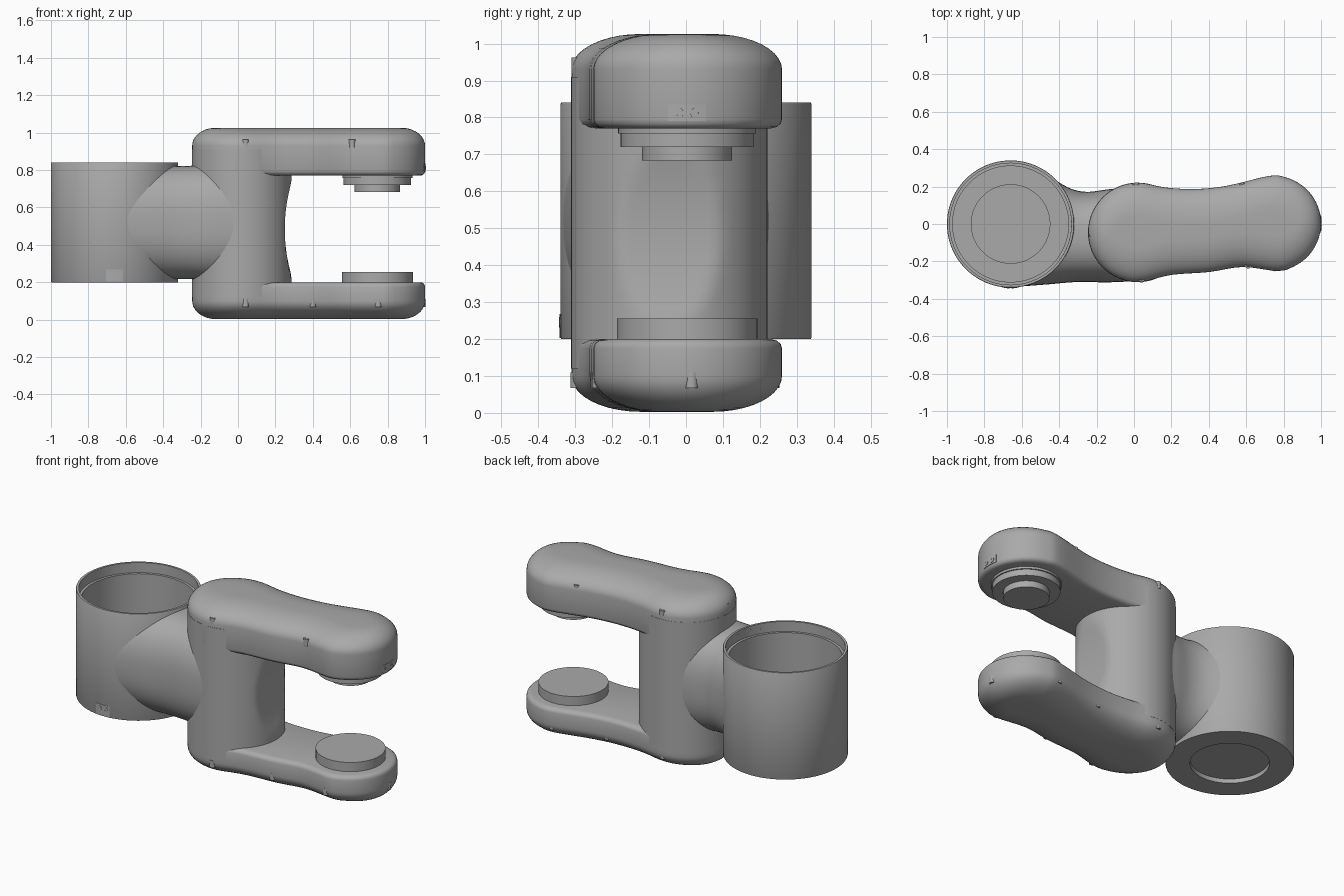
import bpy, bmesh
from math import sin, cos, pi, radians, copysign
from mathutils import Vector

cube = bpy.data.objects.get("Cube")
if cube:
    bpy.data.objects.remove(cube)

metal = bpy.data.materials.new("grey metal")
metal.use_nodes = True
grey = (0.4, 0.4, 0.4, 1)
metal.diffuse_color = grey
metal.node_tree.nodes["Principled BSDF"].inputs["Base Color"].default_value = grey


def loft(name, rings, angle=35):
    """Skin a stack of equal-length rings and cap both ends."""
    bm = bmesh.new()
    loops = [[bm.verts.new(p) for p in ring] for ring in rings]
    n = len(loops[0])
    for a, b in zip(loops, loops[1:]):
        for i in range(n):
            j = (i + 1) % n
            bm.faces.new((a[i], a[j], b[j], b[i]))
    bm.faces.new(loops[0][::-1])
    bm.faces.new(loops[-1])
    bmesh.ops.recalc_face_normals(bm, faces=bm.faces)
    mesh = bpy.data.meshes.new(name)
    bm.to_mesh(mesh)
    bm.free()
    mesh.materials.append(metal)
    obj = bpy.data.objects.new(name, mesh)
    bpy.context.collection.objects.link(obj)
    smooth(obj, angle)
    return obj


def smooth(obj, angle=35):
    bpy.ops.object.select_all(action='DESELECT')
    obj.select_set(True)
    bpy.context.view_layer.objects.active = obj
    bpy.ops.object.shade_smooth_by_angle(angle=radians(angle))


def circle(c, r, z, n=64):
    return [(c[0] + r * cos(2 * pi * i / n), c[1] + r * sin(2 * pi * i / n), z) for i in range(n)]


def lathe(name, c, profile, n=64):
    return loft(name, [circle(c, r, z, n) for r, z in profile])


def spline(pts, steps, closed=True):
    """Catmull-Rom curve through the points."""
    pts, out, n = [Vector(p) for p in pts], [], len(pts)
    pick = (lambda i: pts[i % n]) if closed else (lambda i: pts[max(0, min(n - 1, i))])
    for i in range(n if closed else n - 1):
        a, b, c, d = (pick(i + k) for k in (-1, 0, 1, 2))
        for s in range(steps):
            t = s / steps
            out.append(b + (c - a) * t / 2 + (a * 2 - b * 5 + c * 4 - d) * t * t / 2
                       + (b * 3 - a - c * 3 + d) * t ** 3 / 2)
    return out if closed else out + [pts[-1]]


CUP, COLUMN, TIP = (-0.66, 0), (0.02, -0.045), (0.745, 0.003)


# Two-lobed arm outline
def arc(c, r, start, end, count):
    return [(c[0] + r * cos(radians(start + (end - start) * k / count)),
             c[1] + r * sin(radians(start + (end - start) * k / count))) for k in range(count + 1)]


outline = spline(arc(TIP, 0.255, -85, 95, 9)
                 + [(0.5, 0.205), (0.33, 0.187), (0.17, 0.195)]
                 + arc(COLUMN, 0.265, 85, 275, 9)
                 + [(0.2, -0.272), (0.4, -0.257), (0.58, -0.23)], 4)


def inset(d, z):
    ring = []
    for i, p in enumerate(outline):
        t = (outline[(i + 1) % len(outline)] - outline[i - 1]).normalized()
        ring.append((p.x - t.y * d * 0.85, p.y + t.x * d * 1.25, z))
    return ring


# Fork arms: vertical wall with a soft lip, then a domed cover
def arm(name, inner, seam, outer):
    s = copysign(1, outer - inner)
    wall = [(0.025, inner), (0.012, inner + 0.004 * s), (0.003, inner + 0.013 * s),
            (0, inner + 0.025 * s), (0, seam)]
    dome = [(0.15 * (1 - cos(pi * k / 20)), seam + (outer - seam) * sin(pi * k / 20))
            for k in range(1, 11)]
    loft(name, [inset(d, z) for d, z in wall + dome], 50)


arm("upper_arm", 0.77, 0.93, 1.026)
arm("lower_arm", 0.2, 0.1, 0.003)

# Column with a scooped face inside the fork
rings = []
for k in range(25):
    z = 0.12 + 0.79 * k / 24
    limit = 0.25 + 0.045 * ((z - 0.485) / 0.28) ** 2
    rings.append([(min(x, limit), y, h) for x, y, h in circle(COLUMN, 0.266, z)])
loft("column", rings)

# Hollow cup with a stepped rim and a recess underneath
lathe("cup", CUP, [(0.21, 0.225), (0.21, 0.2), (0.338, 0.2), (0.34, 0.204), (0.34, 0.836),
                   (0.338, 0.84), (0.325, 0.84), (0.325, 0.78), (0.31, 0.78), (0.31, 0.26),
                   (0.21, 0.26), (0.21, 0.25)], 96)

# Neck blending cup into column: x, front y, back y, half height
sections = spline([Vector(p) for p in [
    (-0.62, -0.335, 0.33, 0.315), (-0.45, -0.322, 0.25, 0.309), (-0.34, -0.312, 0.19, 0.303),
    (-0.25, -0.31, 0.172, 0.303), (-0.14, -0.312, 0.185, 0.31), (0, -0.306, 0.2, 0.315)]], 5, False)


def section(x, front, back, h, n=64):
    ring = []
    for i in range(n):
        c, s = cos(2 * pi * i / n), sin(2 * pi * i / n)
        ring.append((x, (front + back) / 2 + (back - front) / 2 * copysign(abs(c) ** 0.8, c),
                     0.52 + h * copysign(abs(s) ** 0.8, s)))
    return ring


neck = loft("neck", [section(*v) for v in sections], 60)
cutter = lathe("neck_cutter", CUP, [(0.325, 0), (0.325, 1.1)])
cut = neck.modifiers.new("cup bore", 'BOOLEAN')
cut.object, cut.operation, cut.solver = cutter, 'DIFFERENCE', 'EXACT'
bpy.context.view_layer.objects.active = neck
bpy.ops.object.modifier_apply(modifier=cut.name)
bpy.data.objects.remove(cutter)
smooth(neck, 60)

# Pivot discs
lathe("lower_disc", TIP, [(0.19, 0.19), (0.19, 0.255)])
lathe("upper_disc", TIP, [(0.187, 0.78), (0.187, 0.757), (0.18, 0.757), (0.18, 0.72),
                          (0.122, 0.72), (0.122, 0.683)])

# Cover screws around both domes
for x, y in [(0.01, 0.205), (0.58, 0.203), (-0.222, -0.06), (0.04, -0.292), (0.61, -0.22)]:
    lathe("upper_screw", (x, y), [(0.018, 0.92), (0.018, 0.962), (0.009, 0.962), (0.009, 0.952)], 16)
for x, y in [(0.01, 0.2), (0.4, 0.17), (0.72, 0.235), (0.985, 0.015), (0.04, -0.295),
             (0.4, -0.24), (0.75, -0.235), (-0.222, -0.06)]:
    lathe("lower_screw", (x, y), [(0.018, 0.11), (0.018, 0.068), (0.009, 0.068), (0.009, 0.078)], 16)


# Small cover plates with two screws each, following the round wall
def plate(name, c, r, facing, half, low, high, screw_z):
    rings = []
    for z in (low, high):
        span = arc(c, r + 0.002, facing - half, facing + half, 8)
        back = arc(c, r - 0.006, facing + half, facing - half, 8)
        rings.append([(x, y, z) for x, y in span + back])
    loft(name, rings)
    for side in (-0.45, 0.45):
        a = radians(facing + half * side)
        out, across = Vector((cos(a), sin(a), 0)), Vector((-sin(a), cos(a), 0))
        mid = Vector((c[0], c[1], screw_z))
        loft(name + "_screw", [[mid + out * (r + d) + across * (w * cos(k * pi / 8))
                                + Vector((0, 0, w * sin(k * pi / 8))) for k in range(16)]
                               for w, d in ((0.014, -0.006), (0.014, 0.004), (0.007, 0.004), (0.007, 0))])


plate("arm_plate", TIP, 0.255, 0, 11.5, 0.79, 0.835, 0.812)
plate("cup_plate", CUP, 0.34, 270, 7.5, 0.203, 0.268, 0.245)
